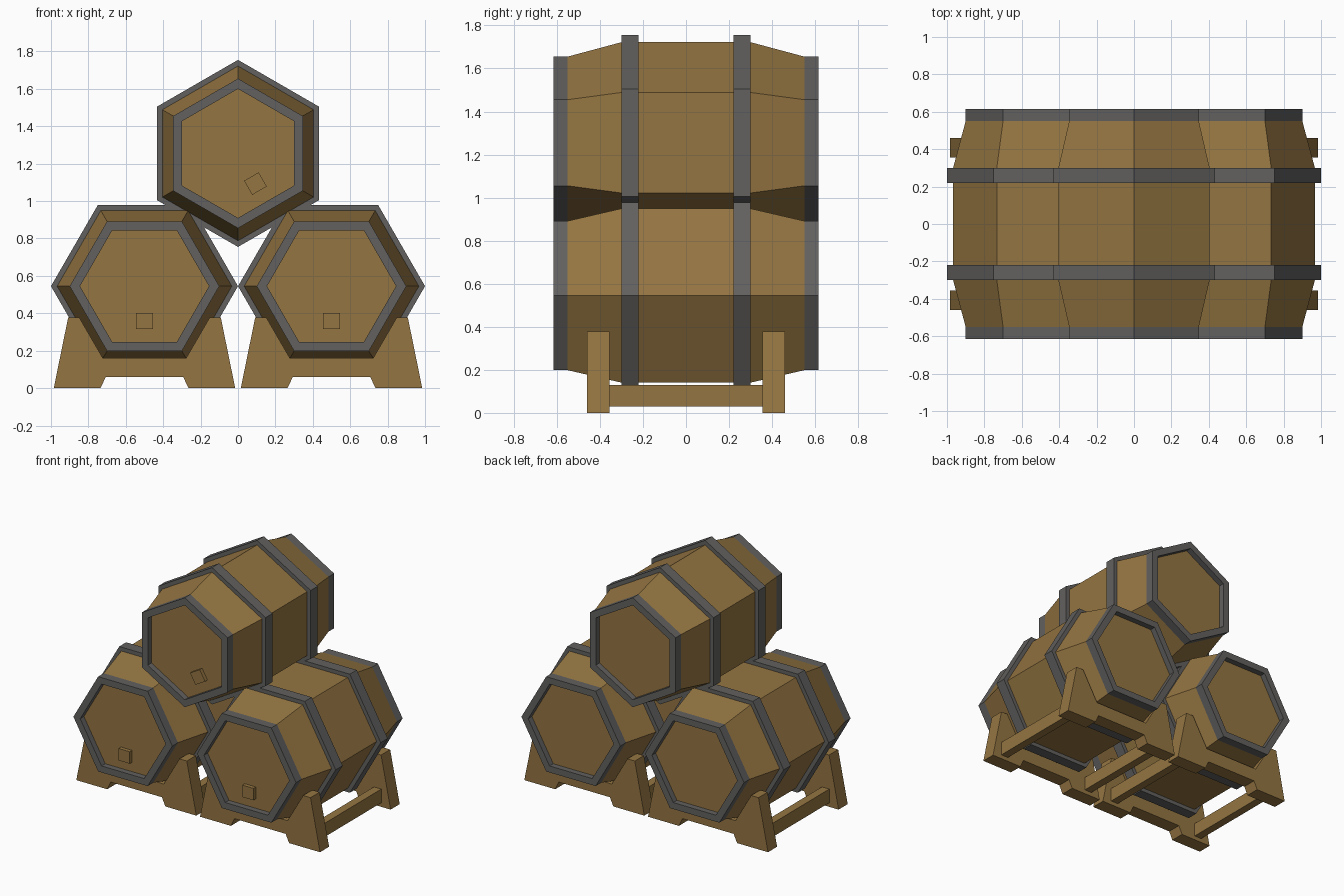
import bpy, bmesh, math
from mathutils import Matrix

if "Cube" in bpy.data.objects:
    bpy.data.objects.remove(bpy.data.objects["Cube"])


def material(name, rgb):
    m = bpy.data.materials.new(name)
    m.diffuse_color = (*rgb, 1)
    m.use_nodes = True
    m.node_tree.nodes["Principled BSDF"].inputs["Base Color"].default_value = m.diffuse_color
    return m


WOOD = material("oak wood", (0.298, 0.178, 0.054))
IRON = material("dark iron", (0.122, 0.119, 0.116))


def finish(name, bm, mat, matrix=Matrix()):
    bmesh.ops.recalc_face_normals(bm, faces=bm.faces)
    bm.transform(matrix)
    me = bpy.data.meshes.new(name)
    bm.to_mesh(me)
    bm.free()
    me.materials.append(mat)
    ob = bpy.data.objects.new(name, me)
    bpy.context.collection.objects.link(ob)
    return ob


def hex_lathe(name, profile, mat, matrix, closed):
    """Six-sided lathe around y; profile is (y, radius). Closed = ring, open = capped."""
    bm = bmesh.new()
    rings = []
    for y, r in profile:
        rings.append([bm.verts.new((r * math.cos(i * math.pi / 3), y,
                                    r * math.sin(i * math.pi / 3))) for i in range(6)])
    pairs = list(zip(rings, rings[1:]))
    if closed:
        pairs.append((rings[-1], rings[0]))
    else:
        bm.faces.new(rings[0])
        bm.faces.new(rings[-1])
    for a, b in pairs:
        for i in range(6):
            j = (i + 1) % 6
            bm.faces.new((a[i], a[j], b[j], b[i]))
    return finish(name, bm, mat, matrix)


def box(name, lo, hi, mat, matrix):
    bm = bmesh.new()
    bmesh.ops.create_cube(bm, size=1)
    for v in bm.verts:
        v.co = [(l + h) / 2 + c * (h - l) for l, h, c in zip(lo, hi, v.co)]
    return finish(name, bm, mat, matrix)


def barrel(label, x, z, turn):
    m = Matrix.Translation((x, 0, z)) @ Matrix.Rotation(-math.radians(turn), 4, 'Y')
    # staves and recessed heads
    half = [(0.30, 0.467), (0.55, 0.40), (0.572, 0.37)]
    profile = [(-y, r) for y, r in reversed(half)] + half
    hex_lathe(label + "_barrel_body", profile, WOOD, m, False)
    # belly hoops and end rims
    for side, s in (("front", -1), ("back", 1)):
        for part, y0, y1, r0, r1 in (("hoop", 0.22, 0.30, 0.45, 0.50),
                                     ("rim", 0.55, 0.615, 0.345, 0.40)):
            ring = [(s * y0, r0), (s * y0, r1), (s * y1, r1), (s * y1, r0)]
            hex_lathe(f"{label}_{side}_{part}", ring, IRON, m, True)
    # square bung on the front head
    box(label + "_bung", (-0.045, -0.60, -0.23), (0.045, -0.56, -0.143), WOOD, m)


def stand(label, x):
    m = Matrix.Translation((x, 0, 0))
    # saddle boards cut to the barrel's hexagon
    half = [(0.207, 0.06), (0.235, 0), (0.485, 0), (0.408, 0.378), (0.349, 0.378), (0.2225, 0.16)]
    outline = half + [(-px, pz) for px, pz in reversed(half)]
    for side, y in (("front", -0.46), ("back", 0.355)):
        bm = bmesh.new()
        face = bm.faces.new([bm.verts.new((px, y, pz)) for px, pz in outline])
        ext = bmesh.ops.extrude_face_region(bm, geom=[face])
        for v in ext["geom"]:
            if isinstance(v, bmesh.types.BMVert):
                v.co.y += 0.105
        finish(f"{label}_{side}_saddle", bm, WOOD, m)
    # rails joining the saddles
    for side, s in (("left", -1), ("right", 1)):
        box(f"{label}_{side}_rail", (s * 0.38 - 0.03, -0.36, 0.03),
            (s * 0.38 + 0.03, 0.36, 0.13), WOOD, m)


for label, x in (("left", -0.5), ("right", 0.5)):
    barrel(label, x, 0.545, 0)
    stand(label + "_stand", x)
barrel("top", 0, 1.255, 30)
